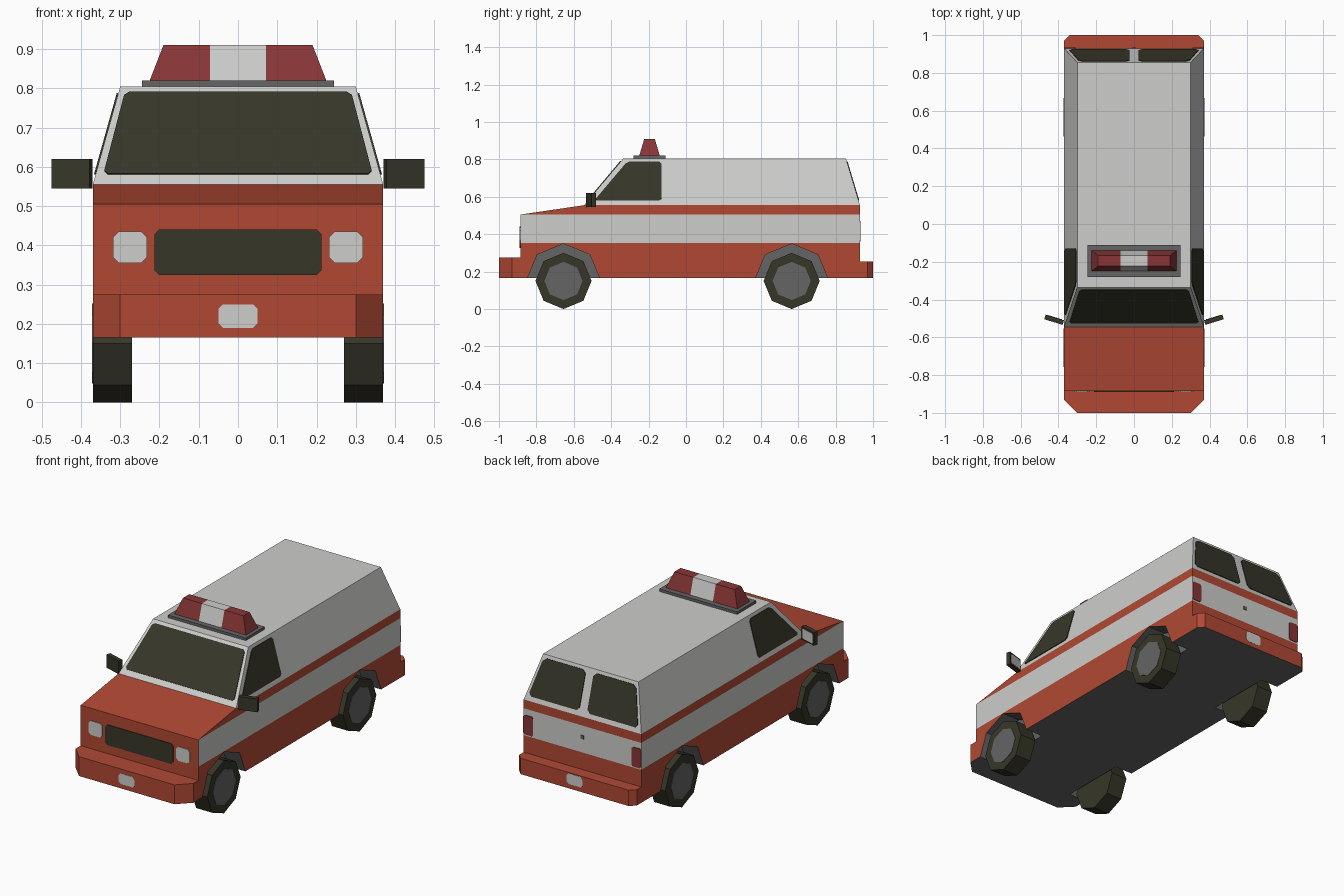
import bpy, bmesh, math
from mathutils import Vector, Matrix

if "Cube" in bpy.data.objects:
    bpy.data.objects.remove(bpy.data.objects["Cube"])


def material(name, r, g, b):
    m = bpy.data.materials.new(name)
    m.diffuse_color = (r, g, b, 1)
    m.use_nodes = True
    m.node_tree.nodes["Principled BSDF"].inputs["Base Color"].default_value = m.diffuse_color
    return m


RED = material("red_paint", 0.44, 0.066, 0.034)
WHITE = material("white_paint", 0.61, 0.61, 0.60)
DARK = material("dark_glass_rubber", 0.038, 0.037, 0.022)
GREY = material("grey_trim", 0.13, 0.13, 0.133)
LAMP = material("dark_red_lamp", 0.25, 0.036, 0.037)


def finish(name, bm, *mats):
    bmesh.ops.recalc_face_normals(bm, faces=bm.faces)
    me = bpy.data.meshes.new(name)
    bm.to_mesh(me)
    bm.free()
    for m in mats:
        me.materials.append(m)
    ob = bpy.data.objects.new(name, me)
    bpy.context.collection.objects.link(ob)
    return ob


def prism(pts, offset):
    """Solid from a 3D polygon pushed along an offset."""
    bm = bmesh.new()
    f = bm.faces.new([bm.verts.new(p) for p in pts])
    r = bmesh.ops.extrude_face_region(bm, geom=[f], use_keep_orig=True)
    vs = [v for v in r["geom"] if isinstance(v, bmesh.types.BMVert)]
    bmesh.ops.translate(bm, verts=vs, vec=offset)
    return bm


def frustum(x0, ya0, yb0, z0, x1, ya1, yb1, z1):
    """Tapered box between a lower and an upper rectangle."""
    bm = bmesh.new()
    lo = [bm.verts.new(p) for p in ((-x0, ya0, z0), (x0, ya0, z0), (x0, yb0, z0), (-x0, yb0, z0))]
    hi = [bm.verts.new(p) for p in ((-x1, ya1, z1), (x1, ya1, z1), (x1, yb1, z1), (-x1, yb1, z1))]
    bm.faces.new(lo)
    bm.faces.new(hi)
    for i in range(4):
        j = (i + 1) % 4
        bm.faces.new((lo[i], lo[j], hi[j], hi[i]))
    return bm


def cut(bm, co, no):
    bmesh.ops.bisect_plane(bm, geom=bm.verts[:] + bm.edges[:] + bm.faces[:],
                           plane_co=co, plane_no=no)


def plate(name, pts, out, mat, corner=0.012, thick=0.004):
    """Thin panel with clipped corners, raised towards 'out'."""
    pts = [Vector(p) for p in pts]
    n = (pts[1] - pts[0]).cross(pts[2] - pts[0]).normalized()
    if n.dot(Vector(out)) < 0:
        n.negate()
    poly = []
    for i, p in enumerate(pts):
        if corner:
            for q in (pts[i - 1], pts[(i + 1) % len(pts)]):
                poly.append(p + (q - p).normalized() * corner)
        else:
            poly.append(p)
    return finish(name, prism(poly, n * thick), mat)


def rect(x0, x1, y, z0, z1):
    return [(x0, y, z0), (x1, y, z0), (x1, y, z1), (x0, y, z1)]


def octagon(x, y, z, r):
    return [(x, y + r * math.sin(i * math.pi / 4), z + r * math.cos(i * math.pi / 4)) for i in range(8)]


AXLES = (-0.655, 0.565)

# Lower body with wheel wells cut out
profile = [(-0.885, 0.165), (-0.885, 0.505), (-0.545, 0.555), (0.93, 0.555), (0.93, 0.165)]
body = finish("lower_body", prism([(-0.37, y, z) for y, z in profile], (0.74, 0, 0)), RED, WHITE, GREY)
cutters = []
for y in AXLES:
    for s in (1, -1):
        c = finish("well_cutter", prism(octagon(s * 0.26, y, 0.15, 0.199), (s * 0.2, 0, 0)))
        c.hide_render = True
        mod = body.modifiers.new("well", "BOOLEAN")
        mod.operation, mod.solver, mod.object = "DIFFERENCE", "EXACT", c
        cutters.append(c)
bpy.context.view_layer.update()
mesh = bpy.data.meshes.new_from_object(body.evaluated_get(bpy.context.evaluated_depsgraph_get()))
body.modifiers.clear()
body.data = mesh
mesh.materials.clear()
for m in (RED, WHITE, GREY):
    mesh.materials.append(m)
for c in cutters:
    bpy.data.objects.remove(c)

# Stripe bands by height, grey floor and wells
bm = bmesh.new()
bm.from_mesh(mesh)
for z in (0.352, 0.505):
    cut(bm, (0, 0, z), (0, 0, 1))
for f in bm.faces:
    c = f.calc_center_median()
    f.material_index = 0
    in_well = abs(c.x) < 0.368 and any(math.hypot(c.y - a, c.z - 0.15) < 0.21 for a in AXLES)
    if f.normal.z < -0.9 or in_well:
        f.material_index = 2
    elif 0.352 < c.z < 0.505 and (abs(f.normal.x) > 0.9 or f.normal.y > 0.9):
        f.material_index = 1
bm.to_mesh(mesh)
bm.free()

# Upper cabin
finish("upper_cabin", frustum(0.37, -0.545, 0.93, 0.555, 0.30, -0.335, 0.855, 0.805), WHITE)

# Bumpers with chamfered corners
for name, end, inner, knee, tip, top in (("front_bumper", -1, -0.885, -0.93, 0.30, 0.275),
                                         ("rear_bumper", 1, 0.93, 0.97, 0.34, 0.255)):
    pts = [(-0.37, inner), (-0.37, knee), (-tip, end), (tip, end), (0.37, knee), (0.37, inner)]
    b = finish(name, prism([(x, y, 0.165) for x, y in pts], (0, 0, top - 0.165)), RED, GREY)
    for p in b.data.polygons:
        p.material_index = int(p.normal.z < -0.9)
    plate(name + "_number_plate", rect(-0.05, 0.05, end * 0.997, 0.19, 0.25), (0, end, 0), WHITE)

# Points on the sloping cabin walls at a given height
def t(z): return (z - 0.555) / 0.25
def front(x, z): return (x, -0.545 + 0.21 * t(z), z)
def side(s, y, z): return (s * (0.37 - 0.07 * t(z)), y, z)
def rear(x, z): return (x, 0.93 - 0.075 * t(z), z)


# Windows
plate("windscreen", [front(-0.343, 0.58), front(0.343, 0.58), front(0.288, 0.79), front(-0.288, 0.79)],
      (0, -1, 0.5), DARK)
for s in (1, -1):
    plate("side_window", [side(s, -0.49, 0.58), side(s, -0.13, 0.58), side(s, -0.13, 0.787), side(s, -0.315, 0.787)],
          (s, 0, 0), DARK)
    plate("rear_window", [rear(s * 0.025, 0.58), rear(s * 0.345, 0.58), rear(s * 0.29, 0.787), rear(s * 0.025, 0.787)],
          (0, 1, 0), DARK, 0.018)
    plate("headlight", rect(s * 0.232, s * 0.318, -0.885, 0.355, 0.435), (0, -1, 0), WHITE, 0.014)
    plate("tail_light", rect(s * 0.31, s * 0.37, 0.93, 0.36, 0.47), (0, 1, 0), LAMP, 0.008)

# Grille and rear door handle
plate("grille", rect(-0.213, 0.213, -0.885, 0.325, 0.44), (0, -1, 0), DARK)
plate("door_handle", rect(-0.01, 0.01, 0.93, 0.43, 0.45), (0, 1, 0), GREY, 0)

# Wheels with hubs
for y in AXLES:
    for s in (1, -1):
        finish("wheel", prism(octagon(s * 0.27, y, 0.15, 0.15), (s * 0.1, 0, 0)), DARK)
        plate("wheel_hub", octagon(s * 0.37, y, 0.15, 0.102), (s, 0, 0), GREY, 0, 0.002)

# Wing mirrors, swept back, with glass on the rear
for s in (1, -1):
    turn = Matrix.Translation((s * 0.423, -0.507, 0.5825)) @ Matrix.Rotation(s * math.radians(17), 4, "Z")
    shell = finish("wing_mirror", prism(rect(-0.051, 0.051, -0.0125, -0.0375, 0.0375), (0, 0.025, 0)), DARK)
    glass = plate("mirror_glass", rect(-0.041, 0.041, 0.0125, -0.028, 0.028), (0, 1, 0), WHITE, 0.005, 0.002)
    for ob in (shell, glass):
        ob.data.transform(turn)

# Roof light bar
finish("light_bar_base", frustum(0.245, -0.28, -0.11, 0.803, 0.245, -0.28, -0.11, 0.82), GREY)
bm = frustum(0.225, -0.25, -0.14, 0.82, 0.19, -0.223, -0.167, 0.91)
for s in (1, -1):
    cut(bm, (s * 0.071, 0, 0), (1, 0, 0))
for f in bm.faces:
    f.material_index = int(abs(f.calc_center_median().x) < 0.07)
finish("light_bar", bm, LAMP, WHITE)
